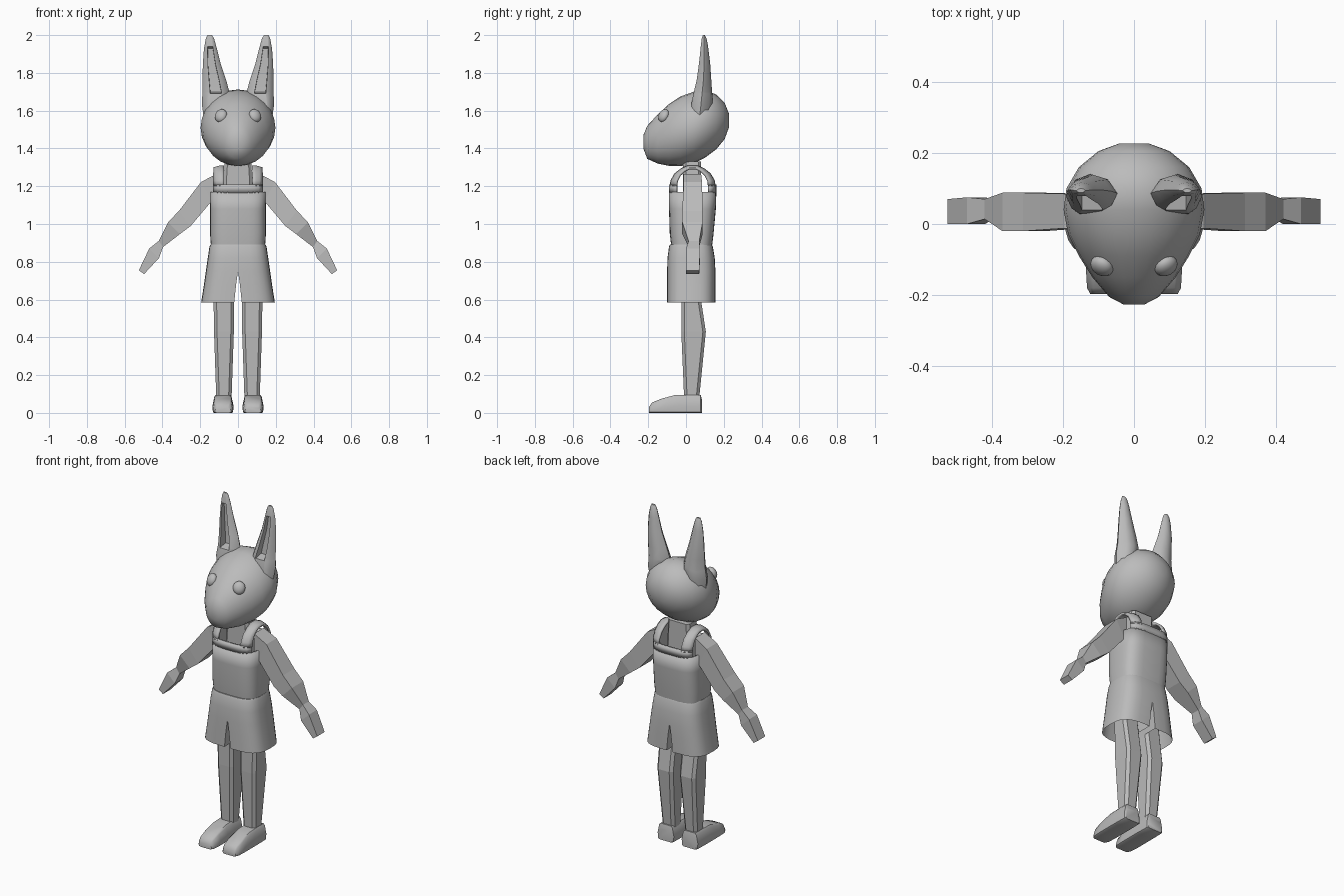
import bpy, bmesh, math
from mathutils import Vector

if "Cube" in bpy.data.objects:
    bpy.data.objects.remove(bpy.data.objects["Cube"])

grey = bpy.data.materials.new("plain_grey")
grey.diffuse_color = (0.5, 0.5, 0.5, 1)
grey.use_nodes = True
grey.node_tree.nodes["Principled BSDF"].inputs["Base Color"].default_value = grey.diffuse_color


def finish(name, bm, angle=40):
    bmesh.ops.remove_doubles(bm, verts=bm.verts, dist=1e-5)
    bmesh.ops.recalc_face_normals(bm, faces=bm.faces)
    me = bpy.data.meshes.new(name)
    bm.to_mesh(me)
    bm.free()
    me.materials.append(grey)
    ob = bpy.data.objects.new(name, me)
    bpy.context.collection.objects.link(ob)
    bpy.ops.object.select_all(action='DESELECT')
    ob.select_set(True)
    bpy.context.view_layer.objects.active = ob
    if angle:
        bpy.ops.object.shade_smooth_by_angle(angle=math.radians(angle))
    return ob


def add_loft(bm, rings, caps=(True, True), closed=True):
    vs = [[bm.verts.new(p) for p in r] for r in rings]
    n = len(vs[0])
    for a, b in zip(vs, vs[1:]):
        for i in range(n if closed else n - 1):
            j = (i + 1) % n
            bm.faces.new((a[i], a[j], b[j], b[i]))
    if closed and caps[0]:
        bm.faces.new(vs[0])
    if closed and caps[1]:
        bm.faces.new(vs[-1])


def loft(name, rings, caps=(True, True), angle=40):
    bm = bmesh.new()
    add_loft(bm, rings, caps)
    return finish(name, bm, angle)


def oval(n, power=2):
    out = []
    for i in range(n):
        a = math.tau * i / n
        c, s = math.cos(a), math.sin(a)
        out.append((math.copysign(abs(c) ** (2 / power), c),
                    math.copysign(abs(s) ** (2 / power), s)))
    return out


def chamfer_rect(x0, x1, y0, y1, z, c):
    return [(x0 + c, y0, z), (x1 - c, y0, z), (x1, y0 + c, z), (x1, y1 - c, z),
            (x1 - c, y1, z), (x0 + c, y1, z), (x0, y1 - c, z), (x0, y0 + c, z)]


# Head: rings along y as (y, bottom, top, half width)
head = [(-.226, 1.40, 1.47, .03), (-.205, 1.345, 1.52, .07), (-.15, 1.32, 1.58, .117),
        (-.09, 1.308, 1.635, .155), (-.03, 1.306, 1.675, .185), (.04, 1.32, 1.70, .198),
        (.10, 1.35, 1.712, .19), (.16, 1.395, 1.685, .155), (.205, 1.45, 1.64, .1),
        (.227, 1.51, 1.585, .04)]
loft("head", [[(u * w, y, (a + b) / 2 + v * (b - a) / 2) for u, v in oval(24)]
              for y, a, b, w in head], angle=60)

# Neck and upper chest block
loft("neck", [chamfer_rect(-w, w, -.015, .08, z, .015)
              for z, w in ((1.1, .08), (1.25, .075), (1.33, .07))])

# Shirt body, front and back bib panels, arched shoulder straps
RX, YC, POW = .142, .035, 3.5


def shirt_pt(x, z, d):
    return (x, YC + d * (1 - abs(x / RX) ** POW) ** (1 / POW), z)


bm = bmesh.new()
body = [(.87, .138, -.072, .132), (.95, .142, -.08, .14), (1.08, .142, -.084, .152), (1.17, RX, -.085, .155)]
add_loft(bm, [[(u * w, (a + b) / 2 + v * (b - a) / 2, z) for u, v in oval(32, POW)]
              for z, w, a, b in body], (True, False))
for d in (-.12, .12):
    add_loft(bm, [[shirt_pt(-.128 + .256 * i / 12, z, d) for i in range(13)]
                  for z in (1.165, 1.21)], closed=False)
arch = [(1.20, 1), (1.23, .96), (1.265, .78), (1.29, .5), (1.305, .2)]
arch = [(z, -.12 * k) for z, k in arch] + [(z, .12 * k) for z, k in reversed(arch)]
for s in (1, -1):
    add_loft(bm, [[shirt_pt(s * x, z - .25 * max(0, x - .09) * (z - 1.2) / .1, d)
                   for x in (.075, .093, .111, .128)] for z, d in arch], closed=False)
shirt = finish("shirt", bm, 50)
mod = shirt.modifiers.new("cloth_thickness", 'SOLIDIFY')
mod.thickness = .012
mod.offset = 0

# Ear cross-section; the None pair is the sunken inner strip
ear_cut = [(0, 0), (.12, -.6), (.3, -.85), (.31, None), (.71, None), (.72, -.85),
           (.88, -.6), (1, 0), (.8, .75), (.5, 1), (.2, .75)]
ear = [(1.55, .08, .18, .07, .05, 0), (1.64, .055, .192, .08, .06, 0), (1.69, .046, .188, .085, .054, 0),
       (1.70, .046, .187, .086, .052, 1), (1.76, .062, .188, .092, .042, 1),
       (1.85, .092, .186, .096, .032, 1), (1.93, .112, .180, .096, .022, 1),
       (1.94, .115, .178, .096, .021, 0), (1.98, .126, .171, .095, .014, 0), (2.0, .137, .162, .094, .006, 0)]
# Arm rings as outer and inner (x, z) corners with a y range
arm = [((.115, 1.265), (.115, 1.13), -.012, .08), ((.196, 1.222), (.14, 1.12), -.012, .085),
       ((.312, 1.07), (.25, .99), -.02, .088), ((.37, 1.01), (.307, .947), -.02, .088),
       ((.42, .91), (.397, .878), .014, .07), ((.47, .87), (.418, .82), 0, .075),
       ((.525, .755), (.497, .735), 0, .07)]
# Foot rings along y as (y, top, inset of the side walls)
foot = [(.084, .07, .008), (.078, .095, .002), (0, .096, 0), (-.06, .094, 0), (-.13, .075, 0),
        (-.18, .055, .003), (-.197, .03, .012)]
# Short-trouser rings as (z, inner x, outer x, front y, back y)
shorts = [(.585, .02, .195, -.1, .155), (.68, .01, .18, -.1, .156), (.75, 0, .17, -.1, .156),
          (.82, 0, .16, -.098, .152), (.88, 0, .151, -.09, .142), (.892, 0, .146, -.085, .137)]

for s, side in ((1, "left"), (-1, "right")):
    rings = []
    for z, xi, xo, yc, h, sunk in ear:
        floor = .1 if sunk else -.85
        rings.append([(s * (xi + u * (xo - xi)), yc + h * (floor if v is None else v), z)
                      for u, v in ear_cut])
    loft(side + "_ear", rings, angle=45)

    # Eye: flattened ball turned outwards
    bpy.ops.mesh.primitive_uv_sphere_add(segments=20, ring_count=12, radius=.034,
                                         location=(s * .09, -.118, 1.573))
    eye = bpy.context.object
    eye.name = side + "_eye"
    eye.scale = (1, .72, 1.08)
    eye.rotation_euler = (math.radians(-25), 0, s * math.radians(30))
    eye.data.materials.append(grey)
    bpy.ops.object.shade_smooth()

    loft(side + "_arm", [[(s * o[0], a, o[1]), (s * o[0], b, o[1]),
                          (s * i[0], b, i[1]), (s * i[0], a, i[1])] for o, i, a, b in arm], angle=0)

    # Leg
    leg = [(.08, .034, .115, -.01, .07), (.43, .022, .127, -.025, .105), (.66, .022, .13, -.025, .07)]
    loft(side + "_leg", [[(s * x, y, z) for x, y, z in chamfer_rect(a, b, c, d, z, .016)]
                         for z, a, b, c, d in leg], angle=0)

    # Foot with slightly narrower top
    rings = []
    for y, t, e in foot:
        pts = [(.026 + e, .004), (.024 + e, t * .4), (.034 + e, t * .9), (.042 + e, t),
               (.117 - e, t), (.125 - e, t * .9), (.135 - e, t * .4), (.133 - e, .004), (.125 - e, 0), (.034 + e, 0)]
        rings.append([(s * x, y, z) for x, z in pts])
    loft(side + "_foot", rings, angle=40)

    # Half of the shorts: flat inner wall and rounded outer side, open at the hem
    rings = []
    for z, xi, xo, a, b in shorts:
        ring = [(s * xi, a, z), (s * xi, b, z)]
        for k in range(15):
            t = math.pi / 2 - math.pi * k / 14
            c, v = abs(math.cos(t)) ** .65, math.copysign(abs(math.sin(t)) ** .65, math.sin(t))
            ring.append((s * (xi + .012 + (xo - xi - .012) * c), (a + b) / 2 + v * (b - a) / 2, z))
        rings.append(ring)
    loft(side + "_shorts_half", rings, (False, True), angle=50)
